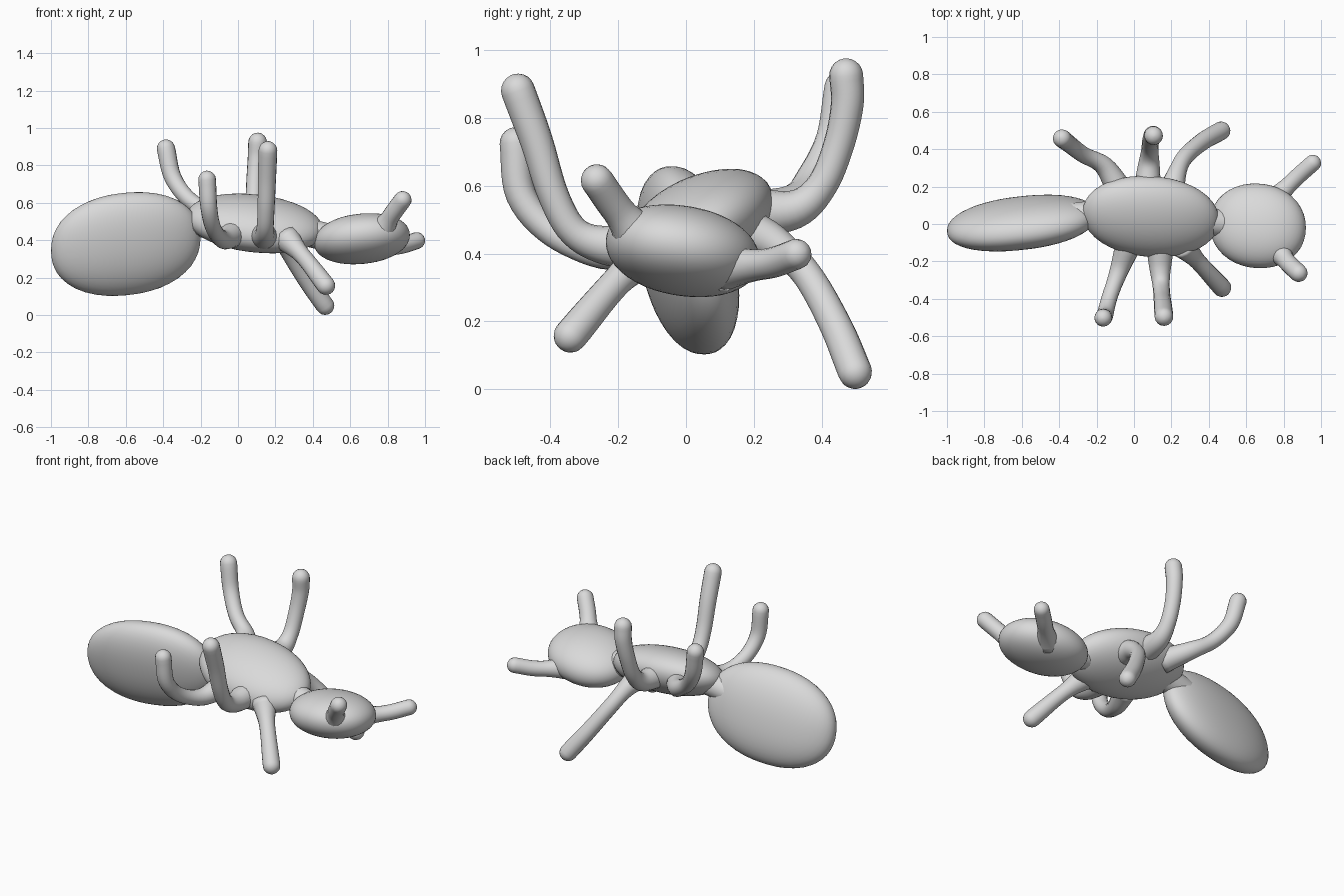
import bpy, bmesh, math
from mathutils import Vector

if "Cube" in bpy.data.objects:
    bpy.data.objects.remove(bpy.data.objects["Cube"])

clay = bpy.data.materials.new("clay grey")
clay.diffuse_color = (0.7, 0.7, 0.7, 1)
clay.use_nodes = True
clay.node_tree.nodes["Principled BSDF"].inputs["Base Color"].default_value = clay.diffuse_color


def finish(name, bm):
    bmesh.ops.recalc_face_normals(bm, faces=bm.faces[:])
    mesh = bpy.data.meshes.new(name)
    bm.to_mesh(mesh)
    bm.free()
    mesh.materials.append(clay)
    for p in mesh.polygons:
        p.use_smooth = True
    obj = bpy.data.objects.new(name, mesh)
    bpy.context.collection.objects.link(obj)
    return obj


def body(name, centre, u, v, w, power=2.0):
    """Leaning superellipsoid: u, v, w are the half-axis vectors, power squares it off."""
    bm = bmesh.new()
    bmesh.ops.create_icosphere(bm, subdivisions=4, radius=1)
    u, v, w, c = Vector(u), Vector(v), Vector(w), Vector(centre)
    for vert in bm.verts:
        a, b, d = vert.co / sum(abs(k) ** power for k in vert.co) ** (1 / power)
        vert.co = c + u * a + v * b + w * d
    return finish(name, bm)


def spline(points, steps=6):
    """Catmull-Rom curve through the points."""
    pts = [Vector(p) for p in points]
    pts = [2 * pts[0] - pts[1]] + pts + [2 * pts[-1] - pts[-2]]
    out = []
    for i in range(1, len(pts) - 2):
        a, b, c, d = pts[i - 1:i + 3]
        for s in range(steps):
            t = s / steps
            out.append(0.5 * (2 * b + (c - a) * t + (2 * a - 5 * b + 4 * c - d) * t ** 2
                              + (3 * b - a - 3 * c + d) * t ** 3))
    return out + [pts[-2]]


def limb(name, points, radius, flare=1.5, pinch=0.1, sides=16):
    """Round tube: wide root, slightly pinched middle, domed tip."""
    path = spline(points)
    n = len(path)
    rings = []
    for i, p in enumerate(path):
        tangent = (path[min(i + 1, n - 1)] - path[max(i - 1, 0)]).normalized()
        t = i / (n - 1)
        scale = 1 + (flare - 1) * max(0, 1 - t / 0.4) ** 1.5 - pinch * math.sin(math.pi * t) ** 2
        rings.append((p, tangent, radius * scale))
    tip, direction, r = rings[-1]
    for k in range(1, 6):
        a = math.radians(k * 17)
        rings.append((tip + direction * r * math.sin(a), direction, r * math.cos(a)))
    bm = bmesh.new()
    last, side, old = None, rings[0][1].orthogonal().normalized(), rings[0][1]
    for p, tangent, r in rings:
        side = old.rotation_difference(tangent) @ side
        old = tangent
        other = tangent.cross(side)
        ring = [bm.verts.new(p + r * (side * math.cos(a) + other * math.sin(a)))
                for a in (2 * math.pi * k / sides for k in range(sides))]
        if last:
            for k in range(sides):
                m = (k + 1) % sides
                bm.faces.new((last[k], last[m], ring[m], ring[k]))
        else:
            bm.faces.new(ring)
        last = ring
    bm.faces.new(last)
    return finish(name, bm)


# Body masses
body("abdomen", (-0.6, 0.005, 0.38), (0.4, 0.042, 0.035), (0, 0.13, 0), (0, -0.055, 0.274), 2.2)
body("thorax", (0.09, 0.04, 0.49), (0.365, -0.02, -0.035), (0, 0.216, 0.06), (0, 0, 0.142), 2.08)
body("head", (0.662, -0.01, 0.408), (0.257, -0.01, 0.02), (0, 0.226, -0.025), (0, 0, 0.132), 2.1)

# Joints between the body masses
limb("waist", [(-0.36, 0.04, 0.46), (-0.24, 0.045, 0.485), (-0.12, 0.045, 0.50)], 0.075, 1, 0)
limb("neck", [(0.32, 0.02, 0.455), (0.42, 0.01, 0.43), (0.5, 0.0, 0.41)], 0.075, 1, 0)

# Antennae
limb("right_antenna", [(0.77, -0.14, 0.45), (0.825, -0.21, 0.54), (0.88, -0.262, 0.615)],
     0.048, 1.6, 0)
limb("left_antenna", [(0.73, 0.11, 0.36), (0.86, 0.24, 0.37), (0.955, 0.325, 0.398)],
     0.045, 1.6, 0)

# Legs on the front side
limb("right_rear_leg", [(-0.03, -0.11, 0.43), (-0.08, -0.25, 0.405), (-0.13, -0.39, 0.46),
                        (-0.155, -0.485, 0.57), (-0.165, -0.502, 0.725)], 0.047)
limb("right_middle_leg", [(0.14, -0.12, 0.425), (0.14, -0.24, 0.425), (0.145, -0.33, 0.465),
                          (0.15, -0.39, 0.57), (0.155, -0.44, 0.73), (0.16, -0.495, 0.88)], 0.05)
limb("right_front_leg", [(0.26, -0.11, 0.41), (0.36, -0.22, 0.30), (0.47, -0.34, 0.158)], 0.05)

# Legs on the back side
limb("left_rear_leg", [(-0.07, 0.17, 0.51), (-0.16, 0.31, 0.55), (-0.27, 0.37, 0.625),
                       (-0.35, 0.43, 0.74), (-0.385, 0.457, 0.89)], 0.049)
limb("left_middle_leg", [(0.07, 0.18, 0.52), (0.08, 0.32, 0.53), (0.085, 0.4, 0.60),
                         (0.09, 0.45, 0.72), (0.1, 0.475, 0.84), (0.105, 0.472, 0.925)], 0.05)
limb("left_front_leg", [(0.2, 0.16, 0.47), (0.225, 0.26, 0.43), (0.27, 0.355, 0.34),
                        (0.365, 0.44, 0.19), (0.465, 0.498, 0.051)], 0.05)
